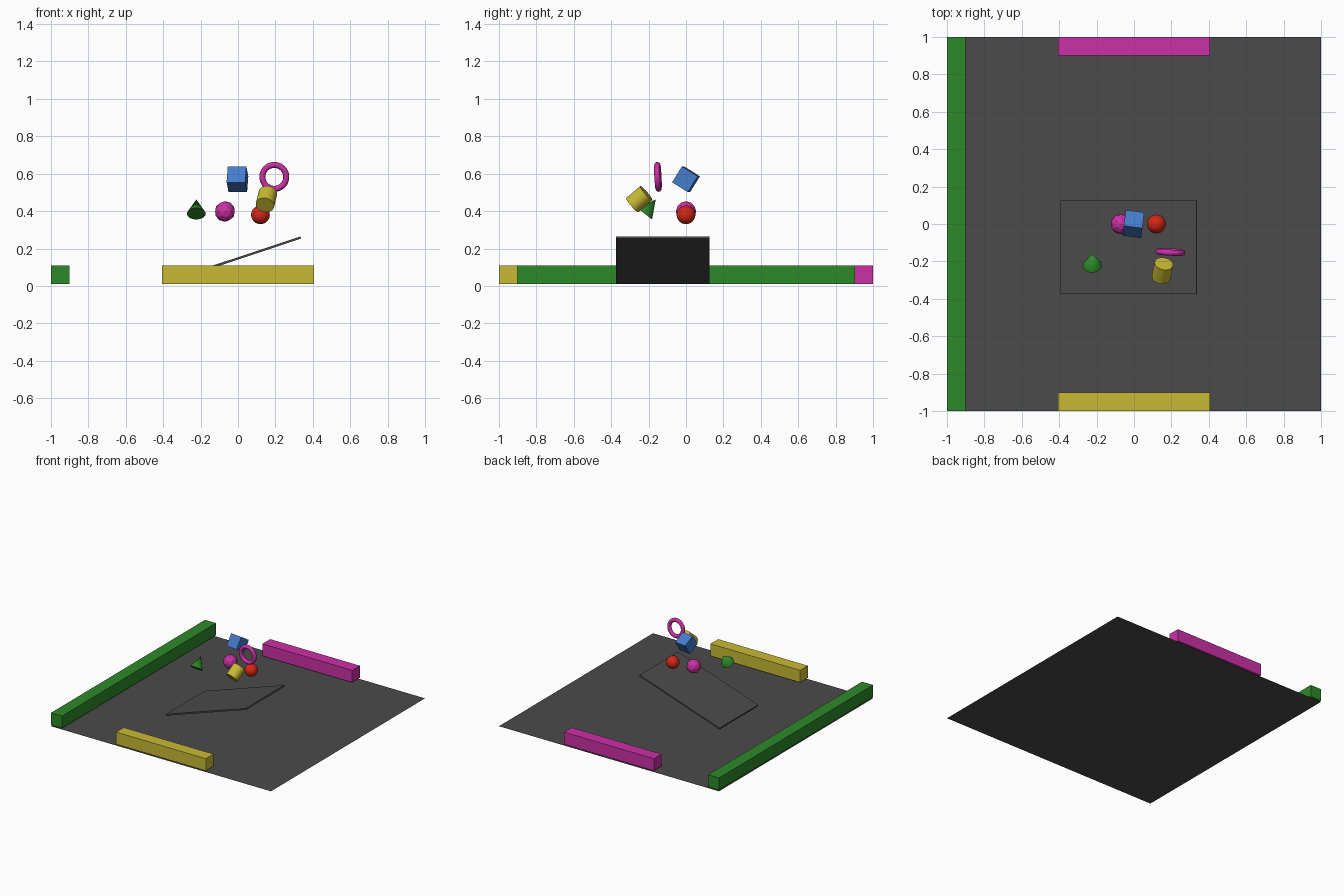
import bpy
import math
from mathutils import Vector

if "Cube" in bpy.data.objects:
    bpy.data.objects.remove(bpy.data.objects["Cube"])

ops = bpy.ops.mesh


def material(name, rgb):
    m = bpy.data.materials.new(name)
    m.diffuse_color = (*rgb, 1)
    m.use_nodes = True
    m.node_tree.nodes["Principled BSDF"].inputs["Base Color"].default_value = m.diffuse_color
    return m


GREY = material("dark_grey", (0.07, 0.07, 0.07))
GREEN = material("green", (0.027, 0.25, 0.022))
YELLOW = material("yellow", (0.58, 0.49, 0.035))
MAGENTA = material("magenta", (0.6, 0.03, 0.38))
BLUE = material("blue", (0.06, 0.2, 0.6))
RED = material("red", (0.65, 0.02, 0.008))


def finish(name, mat, smooth=False):
    ob = bpy.context.object
    ob.name = name
    ob.data.materials.append(mat)
    if smooth:
        bpy.ops.object.shade_smooth_by_angle(angle=math.radians(35))
    return ob


def box(name, mat, size, loc, rot=(0, 0, 0)):
    ops.primitive_cube_add(size=1, location=loc,
                           rotation=[math.radians(a) for a in rot])
    bpy.context.object.scale = size
    return finish(name, mat)


def aim(axis):
    return Vector(axis).to_track_quat('Z', 'Y').to_euler()


# Floor sheet
ops.primitive_plane_add(size=2)
finish("floor", GREY)

# Border walls
box("left_wall", GREEN, (0.1, 2, 0.1), (-0.95, 0, 0.06))
box("front_wall", YELLOW, (0.815, 0.1, 0.1), (0, -0.95, 0.06))
box("back_wall", MAGENTA, (0.815, 0.1, 0.1), (0, 0.95, 0.06))

# Sloping ramp
box("ramp", GREY, (0.766, 0.5, 0.012), (-0.028, -0.125, 0.138), (0, -18.4, 0))

# Falling shapes
box("cube", BLUE, (0.1, 0.1, 0.1), (-0.003, 0, 0.57), (-32, 0, -7))

ops.primitive_ico_sphere_add(subdivisions=2, radius=0.055, location=(-0.07, 0, 0.398))
finish("faceted_ball", MAGENTA)

ops.primitive_uv_sphere_add(segments=32, ring_count=16, radius=0.05,
                            location=(0.12, 0, 0.38))
finish("round_ball", RED, True)

ops.primitive_torus_add(major_radius=0.064, minor_radius=0.016,
                        major_segments=48, minor_segments=12,
                        location=(0.194, -0.15, 0.583),
                        rotation=(math.radians(93), 0, math.radians(-3)))
finish("ring", MAGENTA, True)

ops.primitive_cylinder_add(vertices=32, radius=0.05, depth=0.1,
                           location=(0.152, -0.25, 0.464),
                           rotation=aim((0.15, 0.75, 0.64)))
finish("cylinder", YELLOW, True)

base, apex = Vector((-0.223, -0.221, 0.386)), Vector((-0.223, -0.162, 0.462))
ops.primitive_cone_add(vertices=32, radius1=0.05, radius2=0,
                       depth=(apex - base).length, location=(base + apex) / 2,
                       rotation=aim(apex - base))
finish("cone", GREEN, True)
